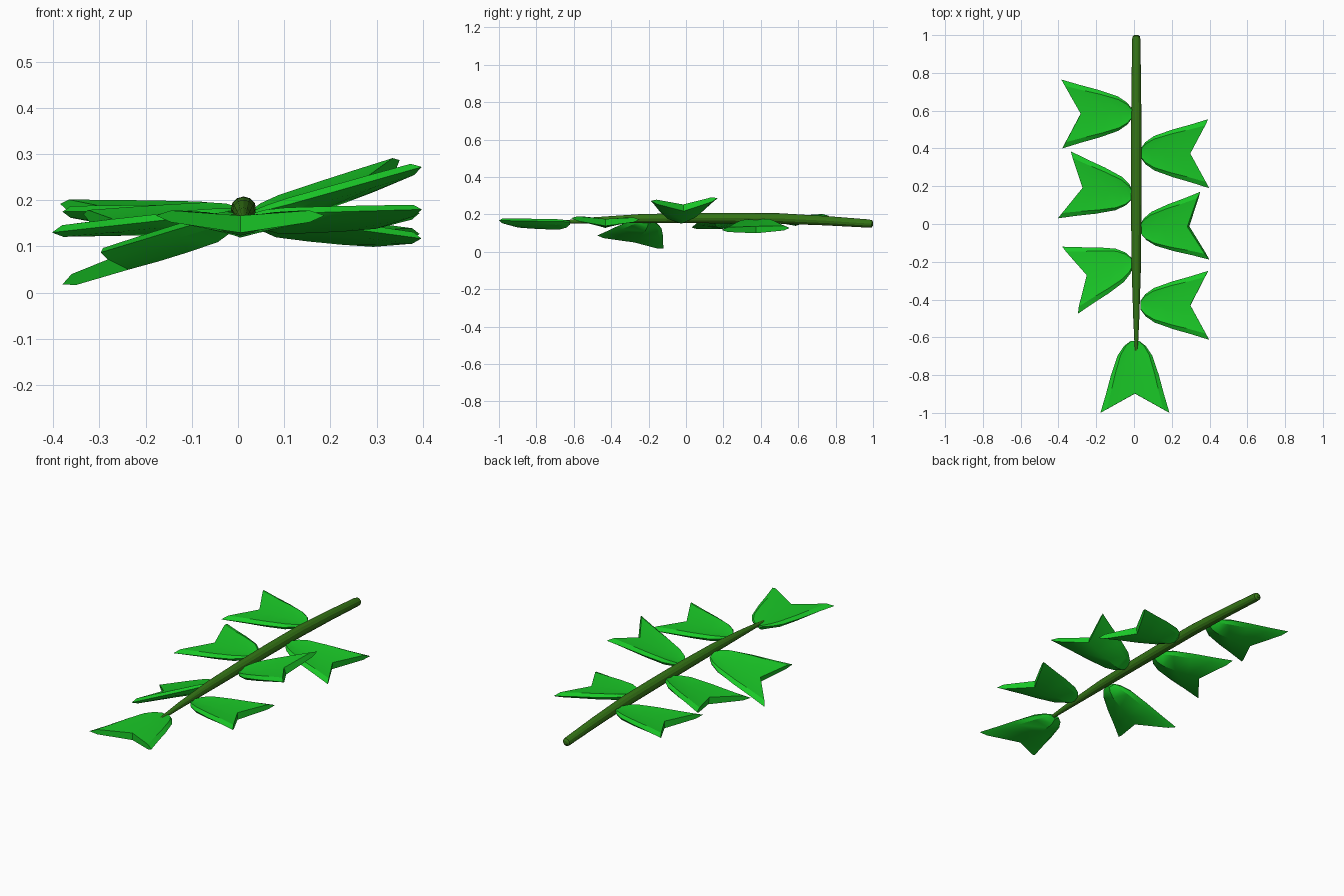
import bpy, bmesh
from mathutils import Vector

if "Cube" in bpy.data.objects:
    bpy.data.objects.remove(bpy.data.objects["Cube"])


def material(name, rgb):
    m = bpy.data.materials.new(name)
    m.diffuse_color = (*rgb, 1)
    m.use_nodes = True
    m.node_tree.nodes["Principled BSDF"].inputs["Base Color"].default_value = m.diffuse_color
    return m


leaf_mat = material("leaf green", (0.01, 0.58, 0.02))
stem_mat = material("stem green", (0.035, 0.18, 0.008))


def smooth(ob):
    bpy.ops.object.select_all(action='DESELECT')
    bpy.context.view_layer.objects.active = ob
    ob.select_set(True)
    bpy.ops.object.shade_smooth_by_angle(angle=0.5)


# leaf outline: (fraction of length, fraction of half width, thickness factor)
STATIONS = [(0.0, 0.13, 0.35), (0.07, 0.32, 0.75), (0.2, 0.50, 1.0),
            (0.47, 0.69, 1.0), (0.74, 0.84, 0.95), (1.0, 1.0, 0.85)]
# cross-section: (side, height) with a bevelled rim and a troughed top
SECTION = [(-1, 0.0), (-0.82, 0.013), (0, 0.002), (0.82, 0.013),
           (1, 0.0), (0.82, -0.017), (0, -0.042), (-0.82, -0.017)]
NOTCH = 0.27


def fishtail_leaf(name, base, tip_a, tip_b):
    base, a, b = Vector(base), Vector(tip_a), Vector(tip_b)
    axis, side = (a + b) / 2 - base, (a - b) / 2
    up = axis.cross(side).normalized()
    if up.z < 0:
        up = -up
    bm = bmesh.new()
    rings = []
    for t, half, thick in STATIONS:
        ring = []
        for s, w in SECTION:
            u = t * (1 - NOTCH * (1 - abs(s)))
            ring.append(bm.verts.new(base + axis * u + side * (half * s) + up * (w * thick)))
        rings.append(ring)
    n = len(SECTION)
    for r, q in zip(rings, rings[1:]):
        for i in range(n):
            j = (i + 1) % n
            bm.faces.new((r[i], r[j], q[j], q[i]))
    # close the base and the notched end
    for r in (rings[0], rings[-1]):
        bm.faces.new((r[0], r[1], r[7]))
        bm.faces.new((r[1], r[2], r[6], r[7]))
        bm.faces.new((r[2], r[3], r[5], r[6]))
        bm.faces.new((r[3], r[4], r[5]))
    bmesh.ops.recalc_face_normals(bm, faces=bm.faces)
    me = bpy.data.meshes.new(name)
    bm.to_mesh(me)
    bm.free()
    me.materials.append(leaf_mat)
    ob = bpy.data.objects.new(name, me)
    bpy.context.collection.objects.link(ob)
    smooth(ob)


fishtail_leaf("end_leaf", (0.005, -0.62, 0.16), (-0.178, -1.0, 0.167), (0.188, -1.0, 0.167))
fishtail_leaf("left_leaf_back", (-0.01, 0.585, 0.18), (-0.385, 0.765, 0.192), (-0.38, 0.40, 0.175))
fishtail_leaf("left_leaf_middle", (-0.01, 0.15, 0.18), (-0.335, 0.385, 0.17), (-0.403, 0.03, 0.13))
fishtail_leaf("left_leaf_front", (-0.01, -0.20, 0.165), (-0.38, -0.12, 0.018), (-0.297, -0.475, 0.087))
fishtail_leaf("right_leaf_back", (0.035, 0.375, 0.168), (0.393, 0.555, 0.127), (0.397, 0.19, 0.117))
fishtail_leaf("right_leaf_middle", (0.035, -0.03, 0.175), (0.35, 0.17, 0.287), (0.398, -0.188, 0.272))
fishtail_leaf("right_leaf_front", (0.035, -0.43, 0.168), (0.393, -0.248, 0.172), (0.398, -0.613, 0.18))

# tapering, gently arched stem
PATH = [(1.0, 0.149, 0.010), (0.993, 0.149, 0.020), (0.975, 0.151, 0.022), (0.75, 0.166, 0.025),
        (0.5, 0.178, 0.028), (0.25, 0.180, 0.028), (0.0, 0.180, 0.027),
        (-0.25, 0.177, 0.024), (-0.5, 0.168, 0.016), (-0.67, 0.158, 0.008)]
curve = bpy.data.curves.new("stem", 'CURVE')
curve.dimensions = '3D'
curve.bevel_depth = 1.0
curve.bevel_resolution = 4
curve.use_fill_caps = True
spline = curve.splines.new('POLY')
spline.points.add(len(PATH) - 1)
for p, (y, z, r) in zip(spline.points, PATH):
    p.co = (0.012, y, z, 1)
    p.radius = r
curve.materials.append(stem_mat)
stem = bpy.data.objects.new("stem", curve)
bpy.context.collection.objects.link(stem)
bpy.ops.object.select_all(action='DESELECT')
bpy.context.view_layer.objects.active = stem
stem.select_set(True)
bpy.ops.object.convert(target='MESH')
smooth(bpy.context.view_layer.objects.active)
